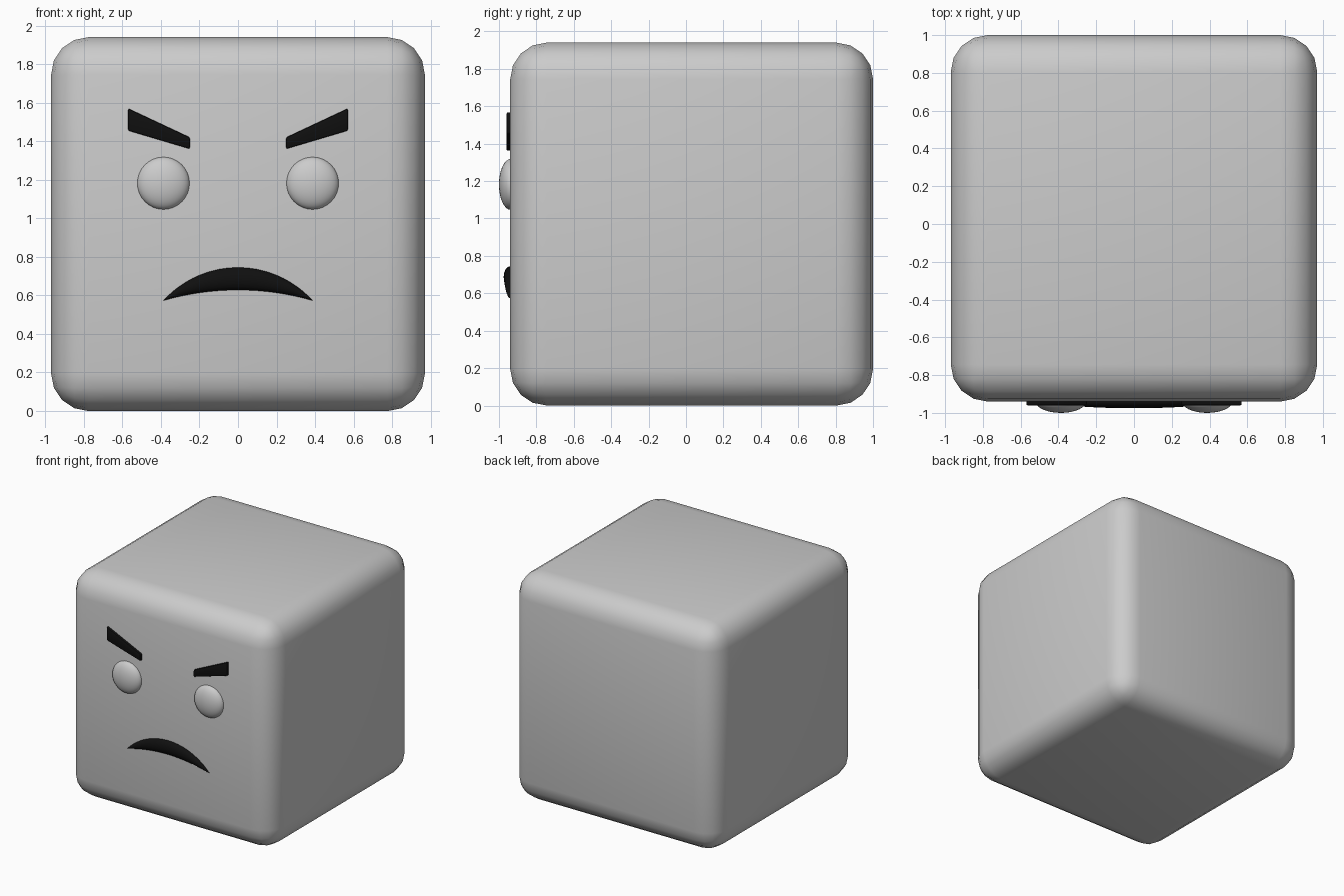
import bpy, bmesh, math

if "Cube" in bpy.data.objects:
    bpy.data.objects.remove(bpy.data.objects["Cube"])

FACE_Y = -0.94  # plane of the front face


def material(name, rgb):
    m = bpy.data.materials.new(name)
    m.diffuse_color = (*rgb, 1)
    m.use_nodes = True
    m.node_tree.nodes["Principled BSDF"].inputs["Base Color"].default_value = m.diffuse_color
    return m


black = material("black", (0.005, 0.005, 0.005))
grey = material("body_grey", (0.55, 0.55, 0.55))


def finish(obj, mat=None, angle=40):
    if mat:
        obj.data.materials.append(mat)
    bpy.ops.object.select_all(action='DESELECT')
    obj.select_set(True)
    bpy.context.view_layer.objects.active = obj
    bpy.ops.object.shade_smooth_by_angle(angle=math.radians(angle))


def mesh_object(name, bm):
    bmesh.ops.recalc_face_normals(bm, faces=bm.faces)
    me = bpy.data.meshes.new(name)
    bm.to_mesh(me)
    bm.free()
    obj = bpy.data.objects.new(name, me)
    bpy.context.collection.objects.link(obj)
    return obj


# Rounded cube body
bm = bmesh.new()
bmesh.ops.create_cube(bm, size=1.94)
bmesh.ops.translate(bm, verts=bm.verts, vec=(0, 0.03, 0.97))
bmesh.ops.bevel(bm, geom=bm.edges[:], offset=0.195, segments=4,
                profile=0.5, affect='EDGES')
finish(mesh_object("body", bm), grey)

for side, label in ((-1, "left"), (1, "right")):
    # Flattened ball eye
    bpy.ops.mesh.primitive_uv_sphere_add(segments=32, ring_count=16, radius=1,
                                         location=(side * 0.387, FACE_Y + 0.003, 1.182))
    eye = bpy.context.object
    eye.name = label + "_eye"
    eye.scale = (0.136, 0.063, 0.136)
    finish(eye)

    # Slanted brow: extruded quad with softened edges
    bm = bmesh.new()
    quad = [(0.25, 1.36), (0.57, 1.455), (0.57, 1.57), (0.25, 1.42)]
    face = bm.faces.new([bm.verts.new((side * x, -0.96, z)) for x, z in quad])
    ext = bmesh.ops.extrude_face_region(bm, geom=[face])
    bmesh.ops.translate(bm, vec=(0, 0.05, 0),
                        verts=[g for g in ext['geom'] if isinstance(g, bmesh.types.BMVert)])
    bmesh.ops.bevel(bm, geom=bm.edges[:], offset=0.008, segments=2,
                    profile=0.5, affect='EDGES')
    finish(mesh_object(label + "_brow", bm), black)


# Frowning mouth: oval rings lofted between two arcs, tapering to the tips
def arc(x, half, rise):
    r = (half * half + rise * rise) / (2 * rise)
    return rise - r + math.sqrt(r * r - x * x)


HALF, TIP_Z, STEPS, SIDES = 0.387, 0.573, 24, 16
bm = bmesh.new()
rings = []
for i in range(1, STEPS):
    x = -HALF * math.cos(math.pi * i / STEPS)
    top = TIP_Z + arc(x, HALF, 0.172)
    low = TIP_Z + arc(x, HALF, 0.055)
    mid, h = (top + low) / 2, (top - low) / 2
    d = 0.035 * math.sqrt(h / 0.0585)
    rings.append([bm.verts.new((x, FACE_Y - d * math.sin(2 * math.pi * k / SIDES),
                                mid + h * math.cos(2 * math.pi * k / SIDES)))
                  for k in range(SIDES)])
for a, b in zip(rings, rings[1:]):
    for k in range(SIDES):
        n = (k + 1) % SIDES
        bm.faces.new((a[k], a[n], b[n], b[k]))
for ring, x in ((rings[0], -HALF), (rings[-1], HALF)):
    tip = bm.verts.new((x, FACE_Y, TIP_Z))
    for k in range(SIDES):
        bm.faces.new((ring[k], ring[(k + 1) % SIDES], tip))
finish(mesh_object("mouth", bm), black)
